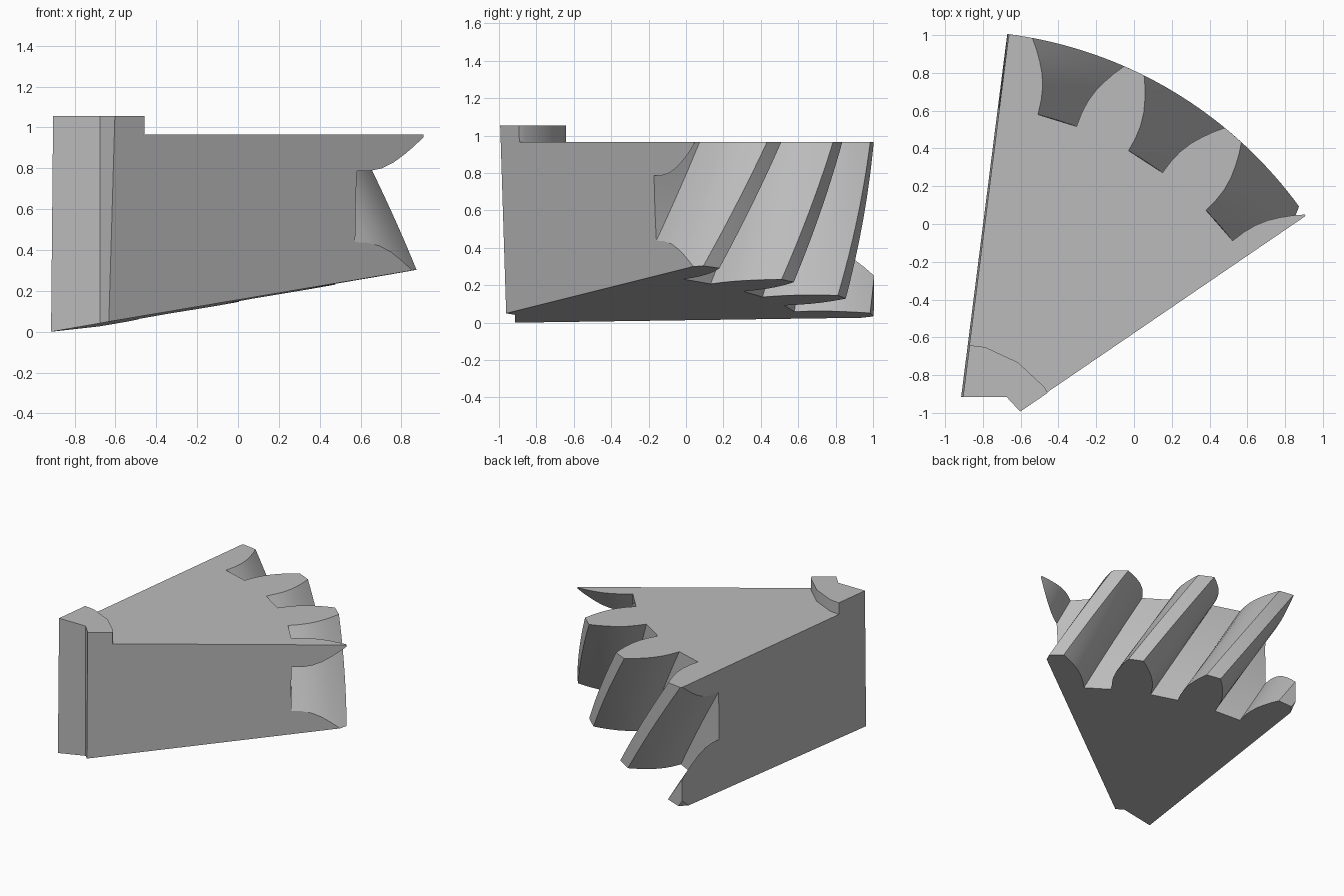
import bpy, bmesh, math
from mathutils import Vector

if "Cube" in bpy.data.objects:
    bpy.data.objects.remove(bpy.data.objects["Cube"])

CX, CY = -0.957, -1.241          # gear axis
R_TIP, R_HUB = 2.265, 0.613
TOP, HUB_TOP = 0.965, 1.055
TWIST = 17.5                     # helix, degrees per unit of height
PITCH, FIRST_GAP = 15.85, 72.9
# gap half-width (degrees) at each radius, root to tip
FLANK = [(1.875, 3.27), (1.95, 3.3), (2.02, 3.55), (2.09, 4.1),
         (2.15, 4.8), (2.21, 5.6), (R_TIP, 6.45)]
BORE = [(0.527, 0.06), (0.282, 0.326), (-0.125, 0.326)]

grey = bpy.data.materials.new("grey")
grey.diffuse_color = (0.5, 0.5, 0.5, 1)
grey.use_nodes = True
grey.node_tree.nodes["Principled BSDF"].inputs["Base Color"].default_value = grey.diffuse_color


def cut(bm, a, b, c, keep):
    """Slice by the plane through a, b, c and cap it, keeping the side of point keep."""
    a, b, c = Vector(a), Vector(b), Vector(c)
    n = (b - a).cross(c - a).normalized()
    if n.dot(Vector(keep) - a) > 0:
        n = -n
    bmesh.ops.bisect_plane(bm, geom=bm.verts[:] + bm.edges[:] + bm.faces[:],
                           dist=1e-5, plane_co=a, plane_no=n, clear_outer=True)
    edges = [e for e in bm.edges if e.is_boundary]
    if edges:
        bmesh.ops.holes_fill(bm, edges=edges, sides=0)


def sector(name, outer, z0, z1, steps, twist):
    """Extrude an (angle, radius) outline with a fixed bore, then cut it to the wedge."""
    bm = bmesh.new()
    rings = []
    for i in range(steps + 1):
        z = z0 + (z1 - z0) * i / steps
        pts = []
        for ang, r in outer:
            t = math.radians(ang - twist * (z1 - z))
            pts.append((r * math.cos(t), r * math.sin(t)))
        rings.append([bm.verts.new((CX + x, CY + y, z)) for x, y in pts + BORE])
    n = len(rings[0])
    for lo, hi in zip(rings, rings[1:]):
        for j in range(n):
            k = (j + 1) % n
            bm.faces.new((lo[j], lo[k], hi[k], hi[j]))
    bm.faces.new(rings[0][::-1])
    bm.faces.new(rings[-1])
    inside = (-0.3, 0, 0.6)
    # right side, left side, sloping underside
    cut(bm, (-0.605, -0.995, 1.055), (-0.63, -0.96, 0.05), (0.912, 0.045, 0.965), inside)
    cut(bm, (-0.915, -0.915, 0), (-0.905, -0.915, 1.055), (-0.672, 1.0, 0.03), inside)
    cut(bm, (-0.915, -0.915, 0), (-0.63, -0.96, 0.05), (0.88, 0.05, 0.305), inside)
    bmesh.ops.recalc_face_normals(bm, faces=bm.faces[:])
    mesh = bpy.data.meshes.new(name)
    bm.to_mesh(mesh)
    bm.free()
    mesh.materials.append(grey)
    ob = bpy.data.objects.new(name, mesh)
    bpy.context.collection.objects.link(ob)
    bpy.ops.object.select_all(action='DESELECT')
    ob.select_set(True)
    bpy.context.view_layer.objects.active = ob
    bpy.ops.object.shade_smooth_by_angle(angle=math.radians(20))


# toothed outline, anticlockwise start reversed: high angle to low angle
teeth = [(FIRST_GAP + 2.5 * PITCH, R_TIP)]
for k in range(-2, 4):
    mid = FIRST_GAP - k * PITCH
    teeth += [(mid + h, r) for r, h in reversed(FLANK)]
    teeth += [(mid - h, r) for r, h in FLANK]
    teeth += [(mid - PITCH / 2, R_TIP)]
sector("gear_segment", teeth, -0.05, TOP, 20, TWIST)

# raised hub collar
sector("hub_collar", [(110 - 18 * i, R_HUB) for i in range(6)], TOP, HUB_TOP, 1, 0)
